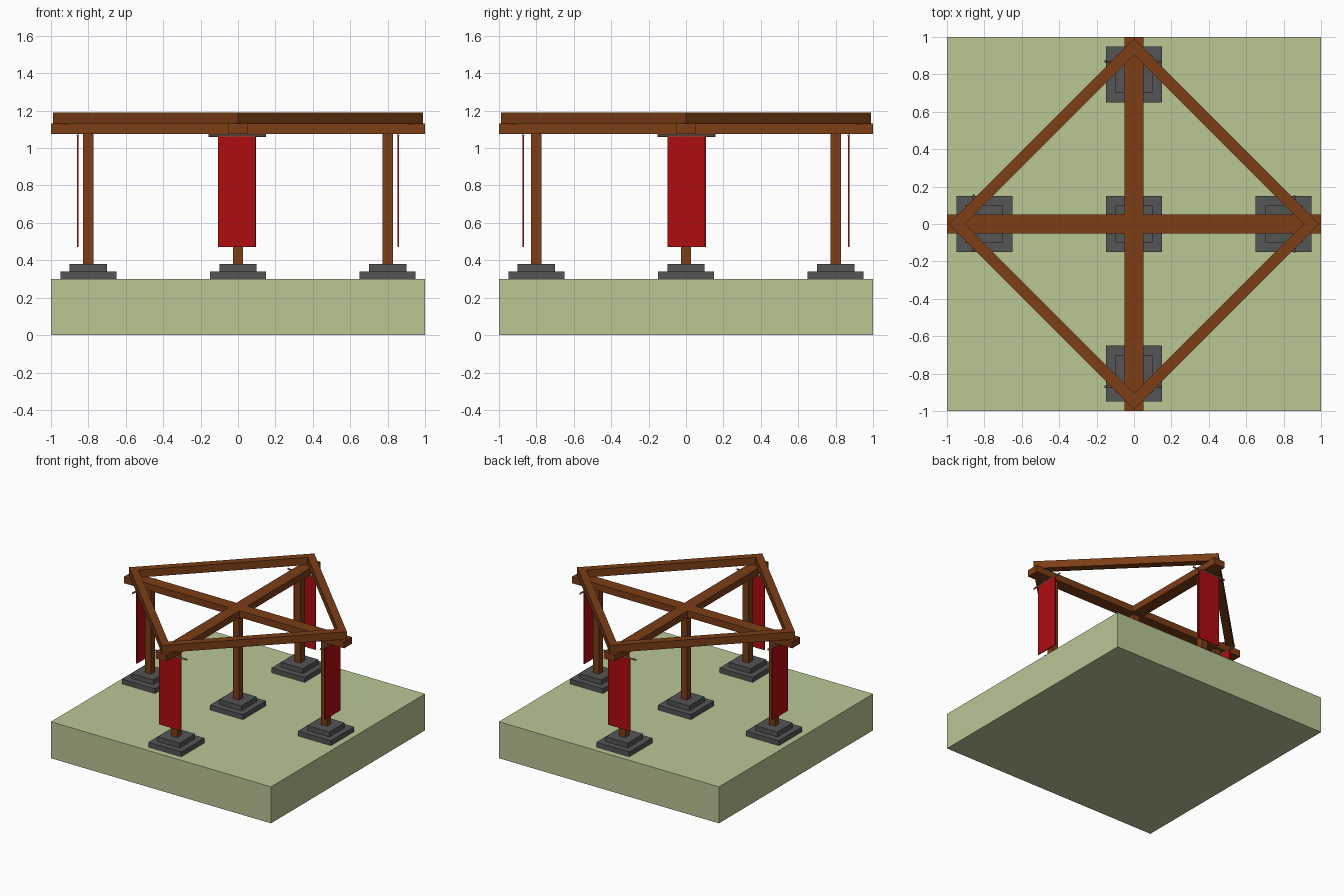
import bpy, bmesh, math
from mathutils import Matrix, Vector

if "Cube" in bpy.data.objects:
    bpy.data.objects.remove(bpy.data.objects["Cube"])


def material(name, rgb):
    m = bpy.data.materials.new(name)
    m.diffuse_color = (*rgb, 1)
    m.use_nodes = True
    m.node_tree.nodes["Principled BSDF"].inputs["Base Color"].default_value = m.diffuse_color
    return m


GRASS = material("grass", (0.49, 0.57, 0.30))
WOOD = material("wood", (0.20, 0.047, 0.008))
STONE = material("stone", (0.09, 0.09, 0.09))
RED = material("red_cloth", (0.43, 0.004, 0.005))
ROD = material("pale_wood", (0.35, 0.2, 0.13))


def finish(name, bm, mat):
    bmesh.ops.recalc_face_normals(bm, faces=bm.faces)
    me = bpy.data.meshes.new(name)
    bm.to_mesh(me)
    bm.free()
    me.materials.append(mat)
    ob = bpy.data.objects.new(name, me)
    bpy.context.collection.objects.link(ob)
    return ob


def box(name, lo, hi, mat, turn=0.0):
    """Box between two corners, then turned about the world z axis."""
    lo, hi = Vector(lo), Vector(hi)
    bm = bmesh.new()
    bmesh.ops.create_cube(bm, size=1)
    bmesh.ops.scale(bm, vec=hi - lo, verts=bm.verts)
    bmesh.ops.translate(bm, vec=(lo + hi) / 2, verts=bm.verts)
    bm.transform(Matrix.Rotation(turn, 4, 'Z'))
    return finish(name, bm, mat)


def post(name, x, y):
    """Wooden post on a two-step stone footing."""
    for part, r, z0, z1, mat in (("lower_footing", 0.15, 0.30, 0.34, STONE),
                                 ("upper_footing", 0.10, 0.34, 0.38, STONE),
                                 ("post", 0.028, 0.38, 1.08, WOOD)):
        box(f"{name}_{part}", (x - r, y - r, z0), (x + r, y + r, z1), mat)


# ground slab
box("ground_slab", (-1, -1, 0), (1, 1, 0.3), GRASS)

# centre post
post("centre", 0, 0)

# outer posts, each with a banner hung from a rod
for i, side in enumerate(("front", "right", "back", "left")):
    turn = i * math.pi / 2
    c = Matrix.Rotation(turn, 3, 'Z') @ Vector((0, -0.8, 0))
    post(side, c.x, c.y)

    # front and back hang slightly further out; offsets as seen on the grids
    d = 0.871 if i % 2 == 0 else 0.856
    s = -0.006 if side in ("front", "left") else 0.0
    if side == "back":
        s = 0.004
    box(f"{side}_banner", (s - 0.1, -d - 0.004, 0.47),
        (s + 0.1, -d + 0.004, 1.064), RED, turn)

    bm = bmesh.new()
    bmesh.ops.create_cone(bm, cap_ends=True, segments=8, radius1=0.007,
                          radius2=0.007, depth=0.305)
    bm.transform(Matrix.Rotation(turn, 4, 'Z')
                 @ Matrix.Translation((s, -d, 1.067))
                 @ Matrix.Rotation(math.pi / 2, 4, 'Y'))
    finish(f"{side}_banner_rod", bm, ROD)

# crossed roof beams as one extruded plus-shaped profile
bm = bmesh.new()
w = 0.05
pts = []
for i in range(4):
    r = Matrix.Rotation(i * math.pi / 2, 3, 'Z')
    pts += [r @ Vector(p) for p in ((1, -w, 0), (1, w, 0), (w, w, 0))]
face = bm.faces.new([bm.verts.new((p.x, p.y, 1.075)) for p in pts])
top = bmesh.ops.extrude_face_region(bm, geom=[face], use_keep_orig=True)
bmesh.ops.translate(bm, vec=(0, 0, 0.055),
                    verts=[v for v in top["geom"] if isinstance(v, bmesh.types.BMVert)])
finish("crossed_beams", bm, WOOD)

# diamond frame of mitred beams on top
bm = bmesh.new()
rings = []
for i in range(4):
    a = i * math.pi / 2
    rings.append([bm.verts.new((r * math.cos(a), r * math.sin(a), z))
                  for r, z in ((0.99, 1.128), (0.99, 1.19), (0.905, 1.19), (0.905, 1.128))])
for i in range(4):
    p, q = rings[i], rings[(i + 1) % 4]
    for k in range(4):
        n = (k + 1) % 4
        bm.faces.new((p[k], q[k], q[n], p[n]))
finish("diamond_frame", bm, WOOD)
